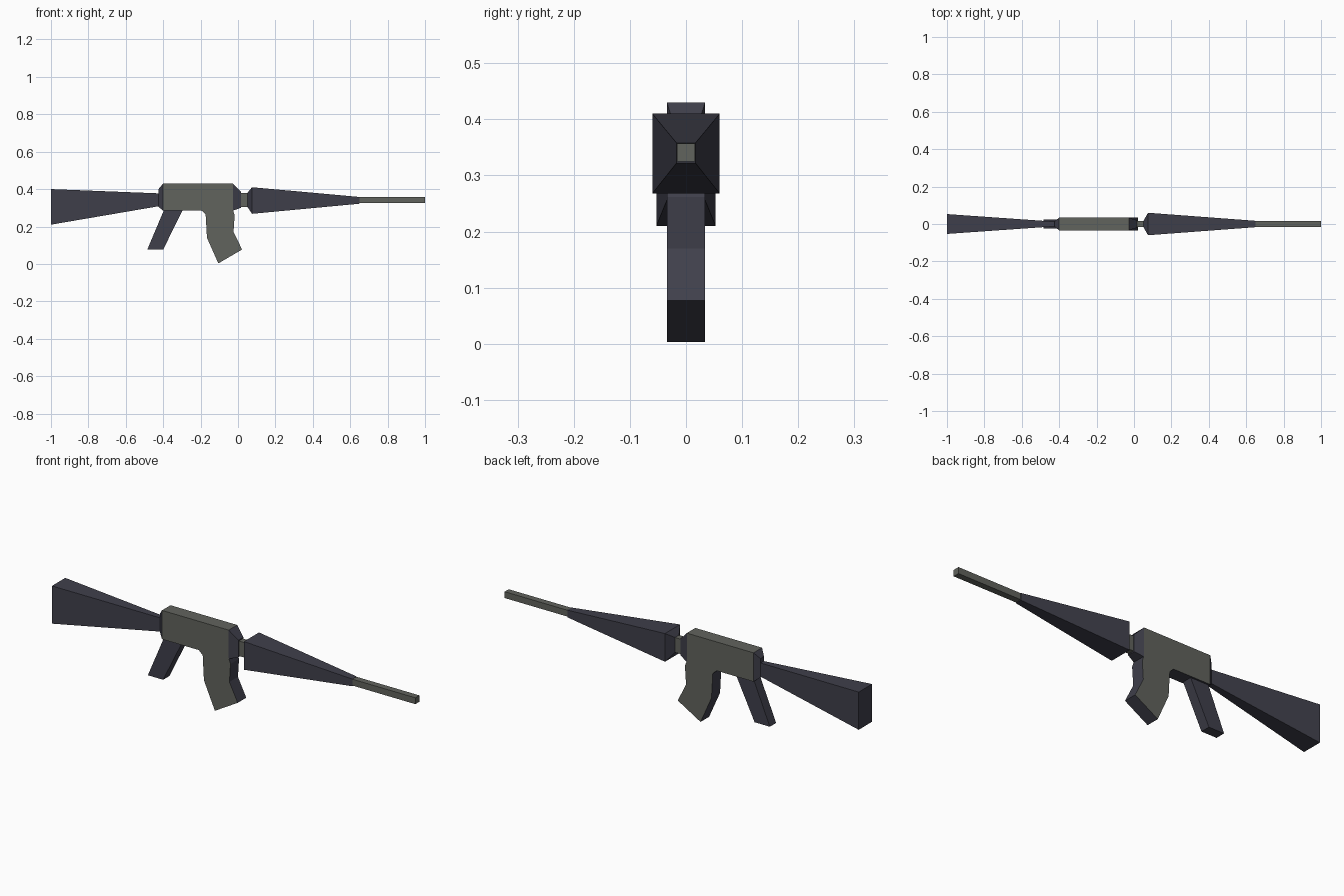
import bpy, bmesh

if "Cube" in bpy.data.objects:
    bpy.data.objects.remove(bpy.data.objects["Cube"])


def mat(name, col):
    m = bpy.data.materials.new(name)
    m.diffuse_color = (*col, 1)
    m.use_nodes = True
    m.node_tree.nodes["Principled BSDF"].inputs["Base Color"].default_value = m.diffuse_color
    return m


dark = mat("dark_slate", (0.05, 0.05, 0.07))
grey = mat("olive_grey", (0.12, 0.125, 0.11))


def finish(name, bm, mats):
    bmesh.ops.recalc_face_normals(bm, faces=bm.faces)
    me = bpy.data.meshes.new(name)
    bm.to_mesh(me)
    bm.free()
    for m in mats:
        me.materials.append(m)
    ob = bpy.data.objects.new(name, me)
    bpy.context.collection.objects.link(ob)
    return ob


def loft(name, sections, mats):
    """Rectangular sections along x: (x, half width, z low, z high)."""
    bm = bmesh.new()
    rings = [[bm.verts.new((x, y, z)) for y, z in ((-w, a), (w, a), (w, b), (-w, b))]
             for x, w, a, b in sections]
    for r, s in zip(rings, rings[1:]):
        for i in range(4):
            j = (i + 1) % 4
            bm.faces.new((r[i], r[j], s[j], s[i]))
    bm.faces.new(rings[0])
    bm.faces.new(rings[-1])
    return finish(name, bm, mats)


def extrude(name, profile, half, mats):
    """Side profile in xz, extruded across y."""
    bm = bmesh.new()
    f = bm.faces.new([bm.verts.new((x, -half, z)) for x, z in profile])
    r = bmesh.ops.extrude_face_region(bm, geom=[f])
    for v in r["geom"]:
        if isinstance(v, bmesh.types.BMVert):
            v.co.y = half
    return finish(name, bm, mats)


# Stock, handguard and barrel
loft("stock", [(-1, .053, .21, .40), (-.415, .012, .31, .377)], [dark])
loft("handguard", [(.05, .016, .305, .38), (.075, .06, .268, .41),
                   (.65, .017, .322, .358)], [dark])
loft("barrel", [(.64, .016, .325, .357), (1, .016, .325, .357)], [grey])
loft("neck", [(.01, .016, .305, .38), (.055, .016, .305, .38)], [grey])

# Receiver with dark bevelled ends and underside
rec = loft("receiver", [(-.425, .014, .305, .40), (-.40, .034, .285, .43),
                        (-.028, .034, .265 + .02, .43), (.016, .02, .30, .385)], [grey, dark])
for p in rec.data.polygons:
    if abs(p.normal.x) > .2 or p.normal.z < -.5:
        p.material_index = 1

# Curved magazine: grey sides, dark edges
mag = extrude("magazine", [(-.20, .29), (-.173, .265), (-.166, .14), (-.105, .003),
                           (.022, .077), (-.024, .17), (-.018, .262), (-.028, .29)],
              .034, [grey, dark])
for p in mag.data.polygons:
    if abs(p.normal.y) < .5:
        p.material_index = 1

# Pistol grip
extrude("grip", [(-.395, .29), (-.295, .29), (-.40, .077), (-.485, .077)], .025, [dark])
